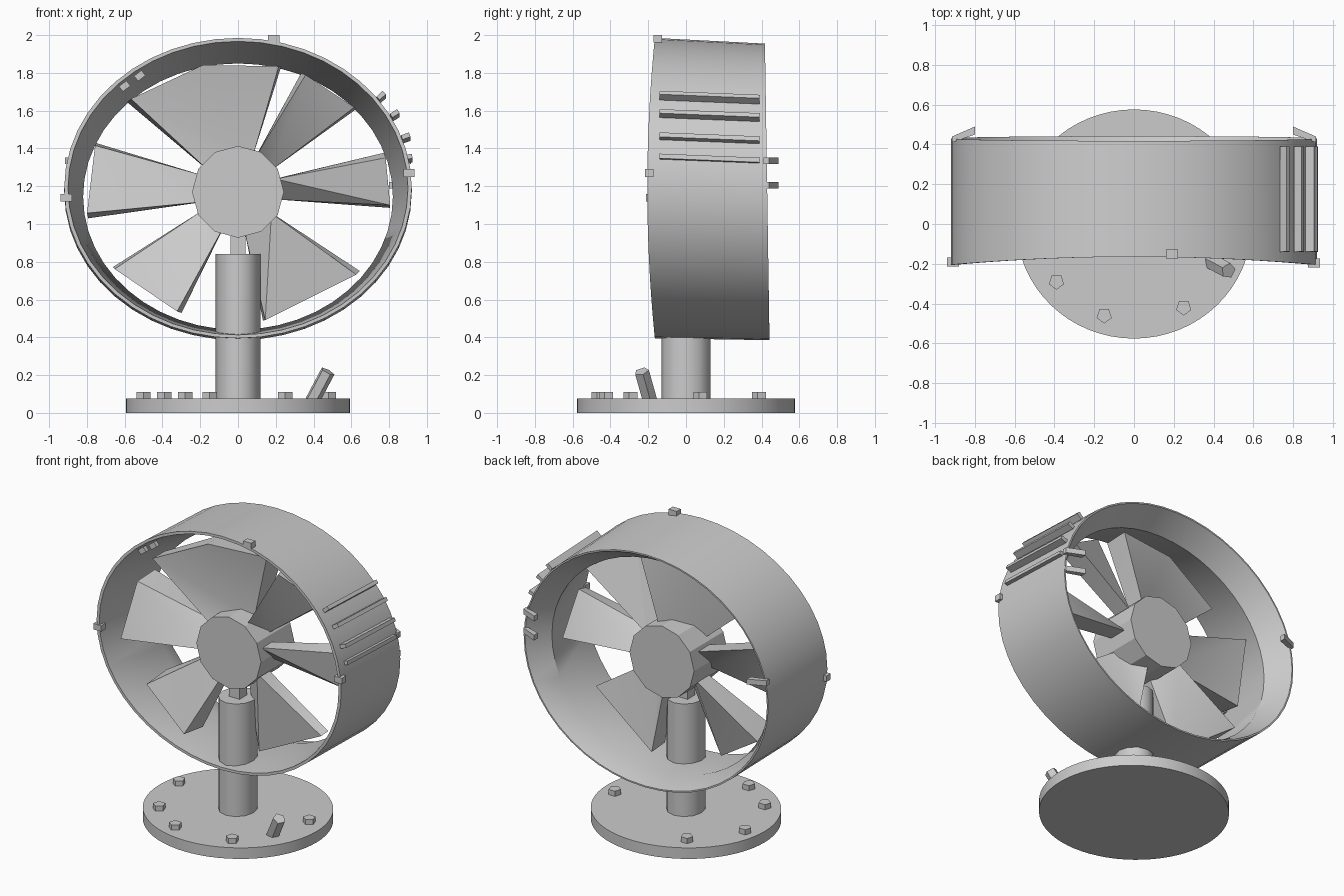
import bpy, bmesh, math
from mathutils import Vector, Matrix

cube = bpy.data.objects.get("Cube")
if cube:
    bpy.data.objects.remove(cube)

grey = bpy.data.materials.new("plain_grey")
grey.use_nodes = True
colour = (0.6, 0.6, 0.6, 1)
grey.diffuse_color = colour
grey.node_tree.nodes["Principled BSDF"].inputs["Base Color"].default_value = colour


def finish(name, bm, smooth=False):
    """Turn a bmesh into a named, coloured object."""
    bmesh.ops.recalc_face_normals(bm, faces=bm.faces)
    mesh = bpy.data.meshes.new(name)
    bm.to_mesh(mesh)
    bm.free()
    obj = bpy.data.objects.new(name, mesh)
    bpy.context.collection.objects.link(obj)
    mesh.materials.append(grey)
    if smooth:
        bpy.ops.object.select_all(action="DESELECT")
        obj.select_set(True)
        bpy.context.view_layer.objects.active = obj
        bpy.ops.object.shade_smooth_by_angle(angle=math.radians(32))
    return obj


def rod(name, start, end, radius, sides, smooth=False):
    """Cylinder or prism between two points."""
    start, end = Vector(start), Vector(end)
    axis = end - start
    turn = axis.to_track_quat("Z", "Y").to_matrix().to_4x4()
    bm = bmesh.new()
    bmesh.ops.create_cone(bm, cap_ends=True, segments=sides, radius1=radius, radius2=radius,
                          depth=axis.length, matrix=Matrix.Translation((start + end) / 2) @ turn)
    return finish(name, bm, smooth)


def box(name, centre, size, roll=0, pitch=0):
    """Block rolled about the y axis and pitched about the x axis."""
    bm = bmesh.new()
    turn = Matrix.Rotation(pitch, 4, "X") @ Matrix.Rotation(roll, 4, "Y")
    bmesh.ops.create_cube(bm, size=1, matrix=Matrix.Translation(centre) @ turn @ Matrix.Diagonal((*size, 1)))
    return finish(name, bm)


def prism(name, front, back):
    """Solid between two matching outlines."""
    bm = bmesh.new()
    a = [bm.verts.new(p) for p in front]
    b = [bm.verts.new(p) for p in back]
    bm.faces.new(a)
    bm.faces.new(b[::-1])
    for i in range(len(a)):
        j = (i + 1) % len(a)
        bm.faces.new((a[i], b[i], b[j], a[j]))
    bmesh.ops.triangulate(bm, faces=[f for f in bm.faces if len(f.verts) > 3])
    return finish(name, bm, True)


# Base plate and post
base = rod("base_plate", (0, 0, 0), (0, 0, 0.075), 0.592, 64, True)
base.scale.y = 0.973
post = rod("post", (0, 0, 0), (0, 0, 0.84), 0.118, 12, True)
post.scale.y = 1.1
box("neck", (0, 0, 0.92), (0.08, 0.08, 0.2))

# Base bolts and switch lever
bolts = [(-0.5, 0.08), (-0.39, -0.29), (-0.15, -0.46), (0.25, -0.42), (0.48, 0.08), (-0.28, 0.39)]
for x, y in bolts:
    rod("base_bolt", (x, y, 0.02), (x, y, 0.11), 0.04, 5)
rod("switch_lever", (0.39, -0.19, 0.06), (0.475, -0.235, 0.22), 0.04, 5)

# Oval shroud: each section is y, half width, half height, centre height
STEPS = 48
sections = [(-0.165, 0.92, 0.795, 1.19), (0.43, 0.92, 0.785, 1.17),
            (0.43, 0.91, 0.775, 1.17), (0.27, 0.82, 0.705, 1.145), (-0.165, 0.9, 0.777, 1.19)]
bm = bmesh.new()
rings = []
for y, rx, rz, cz in sections:
    ring = []
    for i in range(STEPS):
        a = math.tau * i / STEPS
        bulge = 0.04 * math.cos(a) ** 2 if y < 0 else 0.012 * math.sin(a)
        ring.append(bm.verts.new((rx * math.cos(a), y - bulge, cz + rz * math.sin(a))))
    rings.append(ring)
for k, ring in enumerate(rings):
    after = rings[(k + 1) % len(rings)]
    for i in range(STEPS):
        j = (i + 1) % STEPS
        bm.faces.new((ring[i], ring[j], after[j], after[i]))
finish("shroud", bm, True)

# Hub
HUB_Z = 1.17
rod("hub", (0, -0.1, HUB_Z), (0, 0.26, HUB_Z), 0.243, 12)


def blade_outline(start, end, root_half, root_y, tip_y):
    """Blade face from hub to tip; y values run from the front edge to the rear edge."""
    mid = math.radians(start + end) / 2
    root = math.radians(root_half)
    outline = [Vector((0.21 * math.cos(a), y, HUB_Z + 0.21 * math.sin(a)))
               for a, y in ((mid - root, root_y[1]), (mid + root, root_y[0]))]
    count = 3 if end - start > 50 else 2
    for i in range(count):
        t = i / (count - 1)
        a = math.radians(end + (start - end) * t)
        reach = 1 / math.hypot(math.cos(a) / 0.81, math.sin(a) / 0.69)
        y = tip_y[0] + (tip_y[1] - tip_y[0]) * t
        outline.append(Vector((reach * math.cos(a), y, HUB_Z + reach * math.sin(a))))
    return outline


# Thick, twisted fan blades: two angles in degrees, root half angle, front tip depths
for start, end, root_half, tip_y in ((-5, 13, 15, (-0.04, 0.0)), (36, 60, 15, (-0.08, 0.02)),
                                     (72, 139, 38, (-0.11, 0.0)), (162, 188, 20, (-0.12, 0.0)),
                                     (212, 243, 20, (-0.12, -0.05)), (282, 325, 24, (0.0, 0.02))):
    prism("fan_blade",
          blade_outline(start, end, root_half, (-0.05, 0.06), tip_y),
          blade_outline(start - 1, end + 2, root_half, (0.05, 0.18), (0.05, 0.18)))

# Rim clips around the front edge
for x, y, z in ((0.19, -0.15, 1.98), (-0.91, -0.19, 1.14), (0.905, -0.195, 1.27)):
    box("rim_clip", (x, y, z), (0.06, 0.045, 0.04))
for x, z in ((-0.6, 1.73), (-0.52, 1.785)):
    box("small_clip", (x, -0.16, z), (0.05, 0.03, 0.035), -0.65)

# Vent bars along the left side
for x, z, roll in ((0.758, 1.67, -0.75), (0.83, 1.575, -0.55), (0.888, 1.455, -0.35), (0.9, 1.345, -0.2)):
    box("vent_bar", (x, 0.125, z), (0.045, 0.53, 0.025), roll, -0.04)

# Rear hooks
for side, z in ((1, 1.335), (1, 1.205), (-1, 1.335)):
    plan = ((0.915, 0.41), (0.915, 0.44), (0.8, 0.49), (0.8, 0.45))
    prism("rear_hook", [(side * x, y, z - 0.018) for x, y in plan],
          [(side * x, y, z + 0.018) for x, y in plan])
